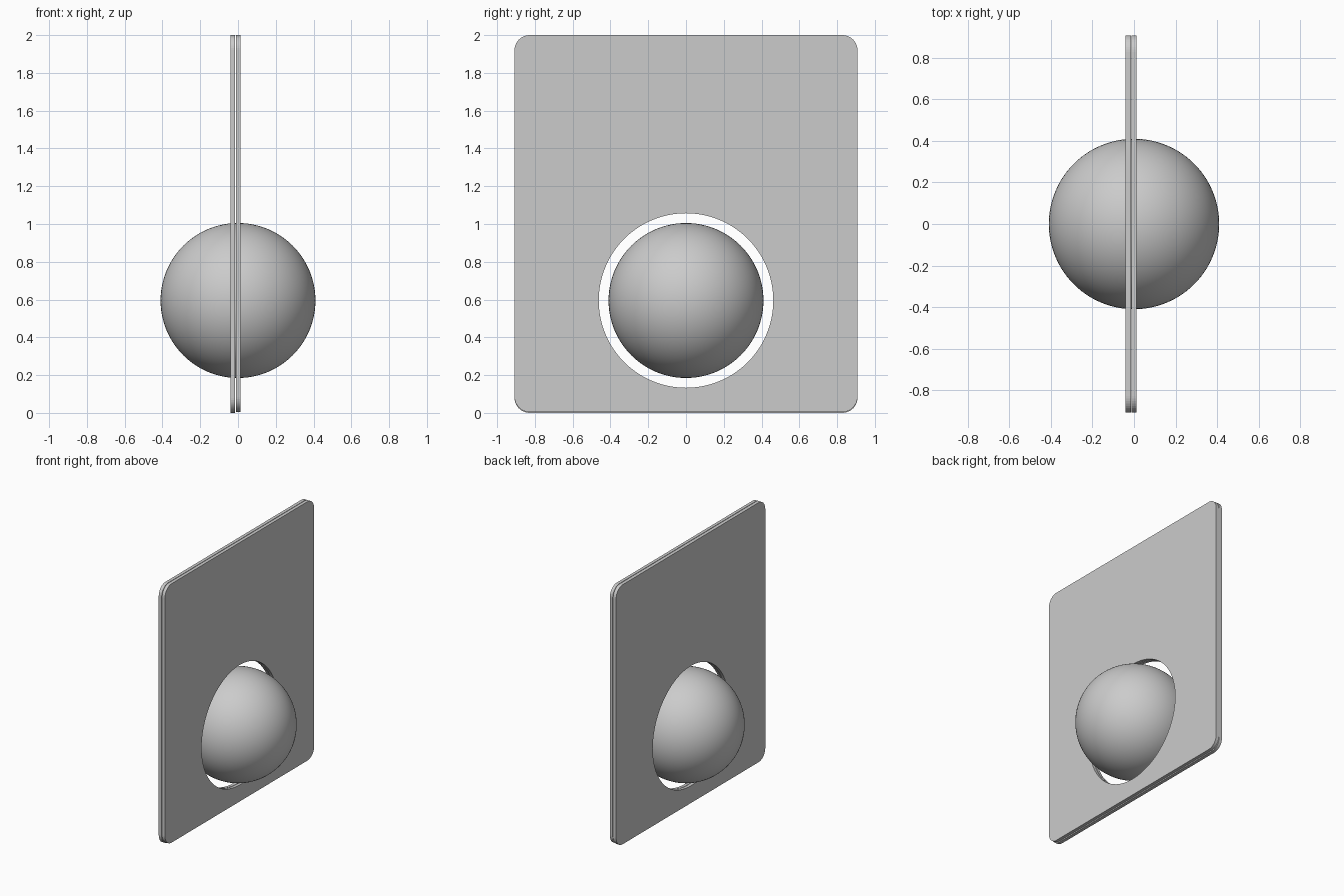
import bpy
from math import sin, cos, pi
from mathutils import Matrix

if "Cube" in bpy.data.objects:
    bpy.data.objects.remove(bpy.data.objects["Cube"])

BALL_Z = 0.595


def rounded_rect(half_w, z0, z1, r, n=10):
    pts = []
    corners = [(half_w - r, z1 - r), (-half_w + r, z1 - r),
               (-half_w + r, z0 + r), (half_w - r, z0 + r)]
    for i, (cy, cz) in enumerate(corners):
        for k in range(n + 1):
            a = (i + k / n) * pi / 2
            pts.append((cy + r * cos(a), cz + r * sin(a)))
    return pts


def circle(r, n=96):
    return [(r * cos(2 * pi * k / n), BALL_Z + r * sin(2 * pi * k / n)) for k in range(n)]


def plate(name, x0, x1, loops):
    # Filled outline with a hole, extruded and stood upright in the yz plane
    cu = bpy.data.curves.new(name, 'CURVE')
    cu.dimensions = '2D'
    cu.fill_mode = 'BOTH'
    cu.extrude = (x1 - x0) / 2
    for pts in loops:
        sp = cu.splines.new('POLY')
        sp.points.add(len(pts) - 1)
        for p, (a, b) in zip(sp.points, pts):
            p.co = (a, b, 0, 1)
        sp.use_cyclic_u = True
    tmp = bpy.data.objects.new(name + "_outline", cu)
    bpy.context.collection.objects.link(tmp)
    deps = bpy.context.evaluated_depsgraph_get()
    me = bpy.data.meshes.new_from_object(tmp.evaluated_get(deps))
    bpy.data.objects.remove(tmp)
    me.transform(Matrix(((0, 0, 1, (x0 + x1) / 2), (1, 0, 0, 0), (0, 1, 0, 0), (0, 0, 0, 1))))
    ob = bpy.data.objects.new(name, me)
    bpy.context.collection.objects.link(ob)
    for p in me.polygons:
        p.use_smooth = False
    return ob


# Two thin panels with a narrow seam between them
plate("back_panel", -0.040, -0.015, [rounded_rect(0.908, 0.0, 2.0, 0.08), circle(0.462)])
plate("front_panel", -0.011, 0.013, [rounded_rect(0.908, 0.005, 2.0, 0.08), circle(0.462)])

# Ball floating in the round opening
bpy.ops.mesh.primitive_uv_sphere_add(segments=96, ring_count=48, radius=0.41,
                                     location=(0, 0, BALL_Z))
ball = bpy.context.object
ball.name = "ball"
bpy.ops.object.shade_smooth()
